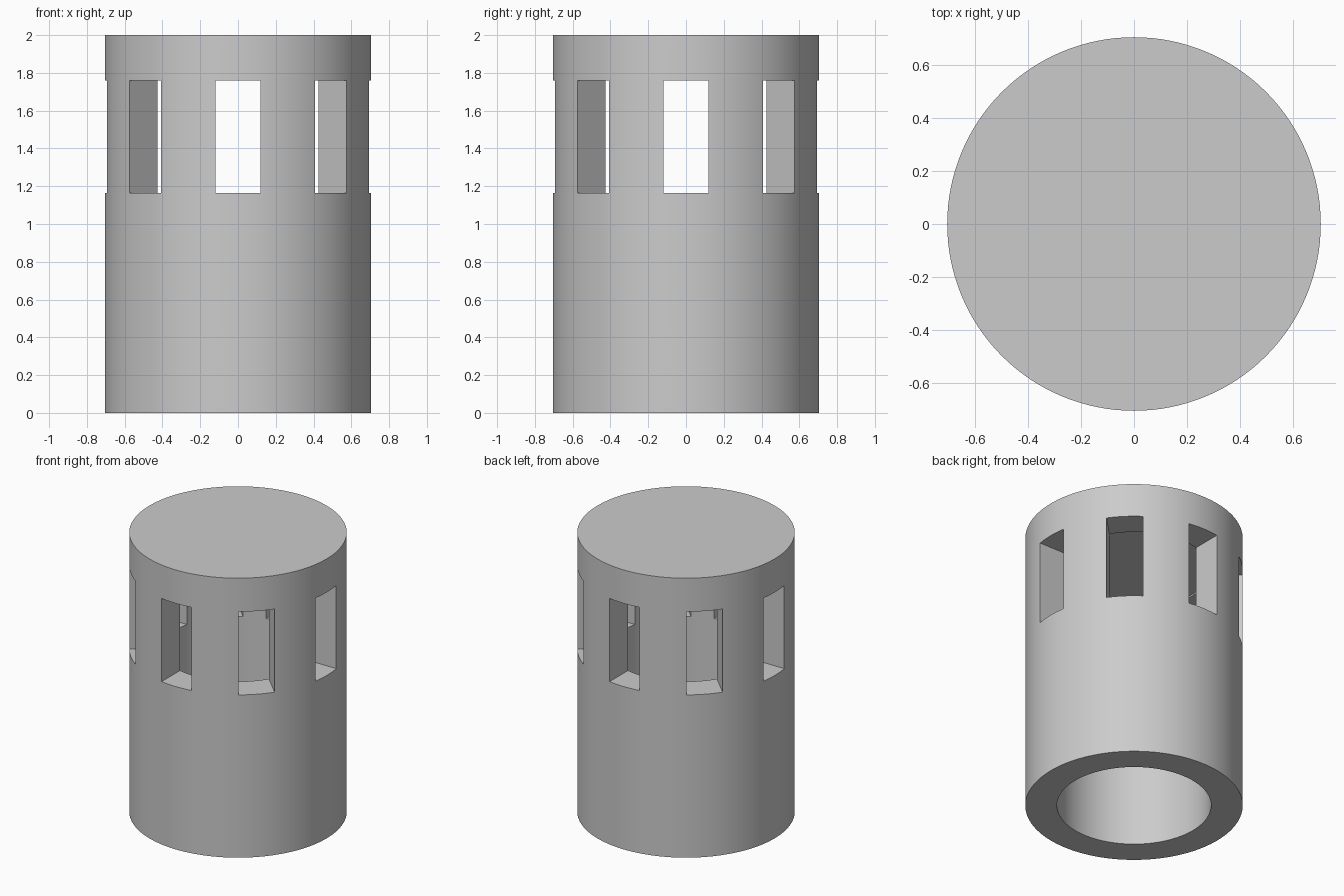
import bpy
import bmesh
import math
from mathutils import Matrix

cube = bpy.data.objects.get("Cube")
if cube:
    bpy.data.objects.remove(cube, do_unlink=True)

RADIUS, BORE, HEIGHT, CEILING = 0.705, 0.5, 2.0, 1.77
SILL, LINTEL, WIDTH, WINDOWS = 1.165, 1.76, 0.236, 8
SEGMENTS = 128

grey = bpy.data.materials.new("plain grey")
grey.use_nodes = True
colour = (0.6, 0.6, 0.6, 1)
grey.diffuse_color = colour
grey.node_tree.nodes["Principled BSDF"].inputs["Base Color"].default_value = colour


def make_object(name, bm):
    mesh = bpy.data.meshes.new(name)
    bm.to_mesh(mesh)
    bm.free()
    mesh.materials.append(grey)
    obj = bpy.data.objects.new(name, mesh)
    bpy.context.collection.objects.link(obj)
    return obj


def cylinder(name, radius, bottom, top):
    bm = bmesh.new()
    bmesh.ops.create_cone(bm, cap_ends=True, segments=SEGMENTS,
                          radius1=radius, radius2=radius, depth=top - bottom,
                          matrix=Matrix.Translation((0, 0, (bottom + top) / 2)))
    return make_object(name, bm)


def cut(target, cutter):
    cutter.hide_render = True
    mod = target.modifiers.new("cut", 'BOOLEAN')
    mod.operation = 'DIFFERENCE'
    mod.solver = 'EXACT'
    mod.object = cutter
    bpy.context.view_layer.objects.active = target
    bpy.ops.object.modifier_apply(modifier=mod.name)
    bpy.data.objects.remove(cutter, do_unlink=True)


# Capped tube, open at the bottom
body = cylinder("windowed_tube", RADIUS, 0, HEIGHT)
cut(body, cylinder("bore_cutter", BORE, -0.2, CEILING))

# Ring of rectangular windows through the wall
bm = bmesh.new()
for i in range(WINDOWS):
    place = (Matrix.Rotation(i * math.tau / WINDOWS, 4, 'Z')
             @ Matrix.Translation((0.6, 0, (SILL + LINTEL) / 2))
             @ Matrix.Diagonal((0.4, WIDTH, LINTEL - SILL, 1)))
    bmesh.ops.create_cube(bm, size=1, matrix=place)
cut(body, make_object("window_cutter", bm))

# Smooth round walls with crisp rims
bpy.ops.object.select_all(action='DESELECT')
body.select_set(True)
bpy.context.view_layer.objects.active = body
bpy.ops.object.shade_smooth_by_angle(angle=math.radians(30))
